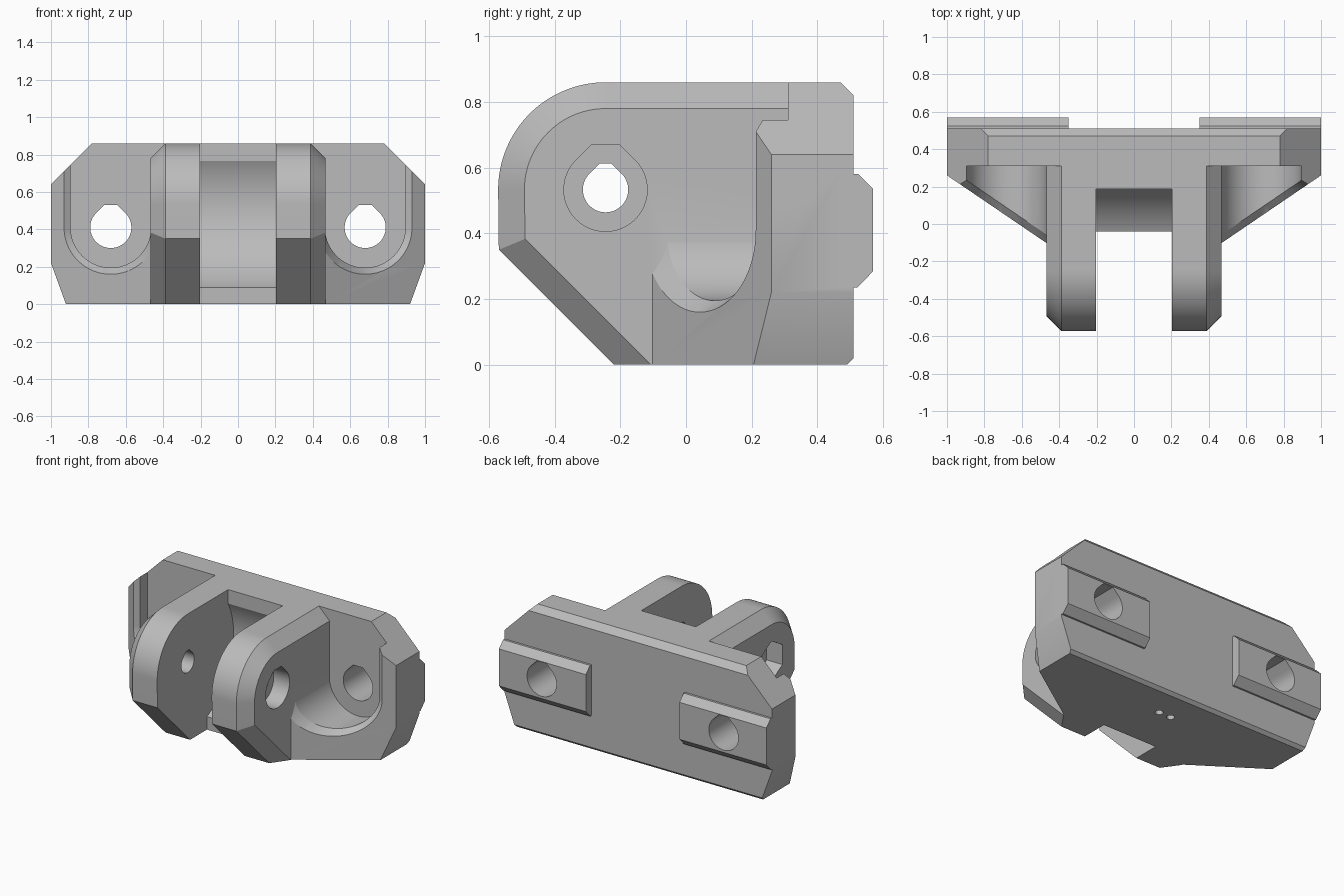
import bpy, bmesh
from math import pi, cos, sin, sqrt

if bpy.data.objects.get("Cube"):
    bpy.data.objects.remove(bpy.data.objects["Cube"], do_unlink=True)

grey = bpy.data.materials.new("plain grey")
grey.use_nodes = True
colour = (0.5, 0.5, 0.5, 1)
grey.diffuse_color = colour
grey.node_tree.nodes["Principled BSDF"].inputs["Base Color"].default_value = colour


def loft(name, rings):
    """Closed solid through matching rings of 3D points."""
    bm = bmesh.new()
    loops = [[bm.verts.new(p) for p in ring] for ring in rings]
    n = len(loops[0])
    for a, b in zip(loops, loops[1:]):
        for i in range(n):
            j = (i + 1) % n
            bm.faces.new((a[i], a[j], b[j], b[i]))
    bm.faces.new(loops[0])
    bm.faces.new(loops[-1])
    bmesh.ops.recalc_face_normals(bm, faces=bm.faces)
    mesh = bpy.data.meshes.new(name)
    bm.to_mesh(mesh)
    bm.free()
    mesh.materials.append(grey)
    obj = bpy.data.objects.new(name, mesh)
    bpy.context.collection.objects.link(obj)
    return obj


def prism(name, pts, axis, lo, hi):
    """Extrude a 2D outline along an axis."""
    place = {"x": lambda p, t: (t, p[0], p[1]),
             "y": lambda p, t: (p[0], t, p[1]),
             "z": lambda p, t: (p[0], p[1], t)}[axis]
    return loft(name, [[place(p, t) for p in pts] for t in (lo, hi)])


def box(name, x, y, z):
    return prism(name, [(x[0], y[0]), (x[1], y[0]), (x[1], y[1]), (x[0], y[1])], "z", *z)


def arc(cx, cy, r, start, end, n):
    return [(cx + r * cos(start + (end - start) * i / n),
             cy + r * sin(start + (end - start) * i / n)) for i in range(n + 1)]


def teardrop(cx, cy, r, top):
    """Circle with 45 degree shoulders and a flat roof."""
    w = r * sqrt(2) - top
    return arc(cx, cy, r, pi * 0.75, pi * 2.25, 40) + [(cx + w, cy + top), (cx - w, cy + top)]


def combine(target, tool, operation):
    mod = target.modifiers.new("combine", "BOOLEAN")
    mod.operation = operation
    mod.solver = "EXACT"
    mod.object = tool
    bpy.context.view_layer.update()
    graph = bpy.context.evaluated_depsgraph_get()
    mesh = bpy.data.meshes.new_from_object(target.evaluated_get(graph))
    target.modifiers.clear()
    target.data = mesh
    bpy.data.objects.remove(tool, do_unlink=True)


TOP = 0.86
BOLT_X, BOLT_Z = 0.68, 0.41
PIVOT = (-0.245, 0.533)

# Back plate with triangular gussets
half_plan = [(1, 0.52), (1, 0.26), (0.4, -0.148)]
body = prism("bracket_body", half_plan + [(-x, y) for x, y in reversed(half_plan)], "z", 0, TOP)
half_front = [(0.92, 0), (1, 0.22), (1, 0.64), (0.78, TOP)]
combine(body, prism("front_outline", half_front + [(-x, z) for x, z in reversed(half_front)],
                    "y", -1, 1), "INTERSECT")
combine(body, prism("side_outline", [(-1, -0.1), (0.39, -0.1), (0.51, 0.02), (0.51, 0.82),
                                     (0.43, 0.9), (-1, 0.9)], "x", -2, 2), "INTERSECT")


def pocket_outline(s, r):
    return ([(s * BOLT_X - r, 1)] + arc(s * BOLT_X, BOLT_Z, r, -pi, 0, 48)
            + [(s * BOLT_X + r, 1)])


# Bolt head pockets with a bevelled rim along the sloped face
for s in (-1, 1):
    combine(body, prism("pocket", pocket_outline(s, 0.215), "y", -0.6, 0.31), "DIFFERENCE")
    rings = []
    for r, shift in ((0.215, 0.045), (0.25, 0), (0.285, -0.045)):
        rings.append([(x, 0.26 - (1 - s * x) * 0.68 + shift, z)
                      for x, z in pocket_outline(s, r)])
    combine(body, loft("pocket_rim", rings), "DIFFERENCE")
    combine(body, box("arm_clearance", sorted((s * 0.36, s * 0.7)), (-1, 0.31), (0.5, 1)),
            "DIFFERENCE")


def arm_profile(d):
    """Rounded arm outline, inset by d except at the base."""
    return ([(0.33, 0), (-0.22 + d * sqrt(2), 0), (-0.57 + d, 0.35 + d * (sqrt(2) - 1))]
            + arc(*PIVOT, 0.327 - d, pi, pi / 2, 32) + [(0.33, TOP - d)])


# Pivot arms with a bevelled outer edge
for s in (-1, 1):
    arm = loft("arm", [[(s * x, y, z) for y, z in arm_profile(d)]
                       for x, d in ((0.15, 0), (0.388, 0), (0.468, 0.08))])
    combine(body, arm, "UNION")

# Slot between the arms with a curved back wall
slot = (-0.204, 0.204)
combine(body, prism("slot_curve", arc(*PIVOT, 0.49, 0, 2 * pi * 95 / 96, 95), "x", *slot),
        "DIFFERENCE")
combine(body, box("slot_top", slot, (-1, 0.186), (0.6, 1)), "DIFFERENCE")
combine(body, box("slot_bottom", slot, (-1, -0.04), (-0.1, 0.6)), "DIFFERENCE")

# Guide pads on the back, then the bolt holes through them
pad = [(0.48, 0.235), (0.522, 0.235), (0.57, 0.285), (0.57, 0.535), (0.525, 0.58), (0.48, 0.58)]
for s in (-1, 1):
    combine(body, prism("pad", pad, "x", *sorted((s * 0.35, s))), "UNION")
    combine(body, prism("bolt_hole", teardrop(s * BOLT_X, BOLT_Z, 0.11, 0.12), "y", 0.2, 0.7),
            "DIFFERENCE")

# Pivot hole, screw head recess and hexagonal nut recess
combine(body, prism("pivot_hole", teardrop(*PIVOT, 0.069, 0.08), "x", -1, 1), "DIFFERENCE")
combine(body, prism("screw_recess", teardrop(*PIVOT, 0.127, 0.138), "x", 0.35, 0.6),
        "DIFFERENCE")
combine(body, prism("nut_recess", arc(*PIVOT, 0.135, pi / 6, pi * 11 / 6, 5), "x", -0.6, -0.35),
        "DIFFERENCE")

# Two small stiffening holes underneath
for x in (-0.045, 0.045):
    combine(body, prism("small_hole", arc(x, 0.29, 0.025, 0, pi * 15 / 8, 15), "z", -0.1, 0.75),
            "DIFFERENCE")

# Smooth curved walls, crisp edges
bpy.ops.object.select_all(action="DESELECT")
body.select_set(True)
bpy.context.view_layer.objects.active = body
bpy.ops.object.shade_smooth_by_angle(angle=pi / 9)
